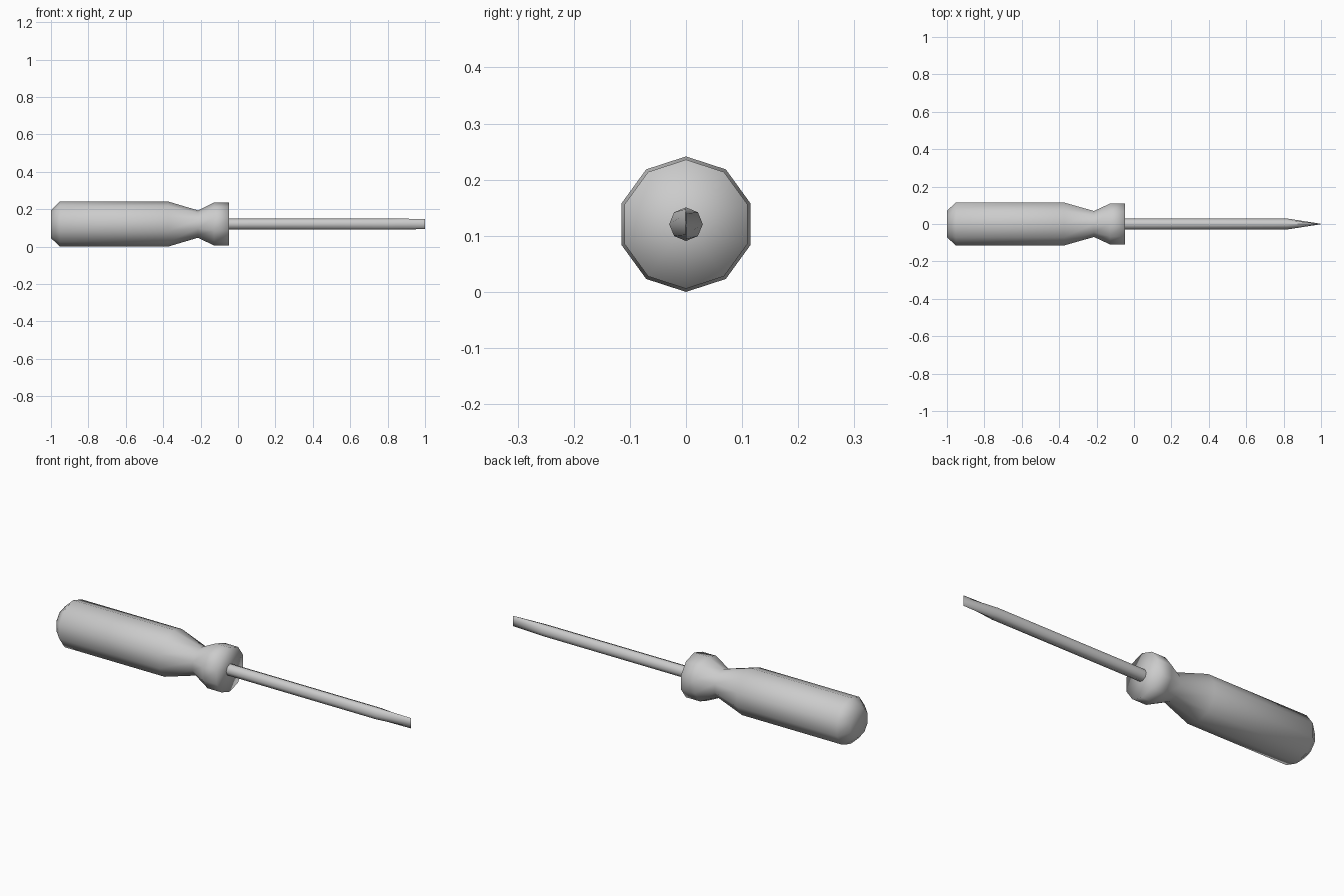
import bpy, bmesh
from math import sin, cos, pi

if "Cube" in bpy.data.objects:
    bpy.data.objects.remove(bpy.data.objects["Cube"])

CENTRE_Z = 0.1207


def lathe_x(name, rings, sides):
    """Loft elliptical rings (x, y radius, z radius) along the x axis and cap both ends."""
    bm = bmesh.new()
    loops = []
    for x, ry, rz in rings:
        loops.append([bm.verts.new((x, ry * sin(2 * pi * i / sides),
                                    CENTRE_Z + rz * cos(2 * pi * i / sides)))
                      for i in range(sides)])
    for a, b in zip(loops, loops[1:]):
        for i in range(sides):
            j = (i + 1) % sides
            bm.faces.new((a[i], a[j], b[j], b[i]))
    # Fan caps
    for loop, x in ((loops[0], rings[0][0]), (loops[-1], rings[-1][0])):
        pole = bm.verts.new((x, 0, CENTRE_Z))
        for i in range(sides):
            bm.faces.new((loop[i], loop[(i + 1) % sides], pole))
    bmesh.ops.recalc_face_normals(bm, faces=bm.faces[:])
    for f in bm.faces:
        f.smooth = True
    mesh = bpy.data.meshes.new(name)
    bm.to_mesh(mesh)
    bm.free()
    obj = bpy.data.objects.new(name, mesh)
    bpy.context.collection.objects.link(obj)
    return obj


# Ten-sided grip: chamfered butt, body, waist and collar
grip = [(-1.0, 0.075), (-0.952, 0.1207), (-0.374, 0.1207),
        (-0.214, 0.073), (-0.128, 0.115), (-0.047, 0.115)]
lathe_x("handle", [(x, r, r) for x, r in grip], 10)

# Eight-sided shaft flattened into a vertical blade edge
shaft = lathe_x("shaft_and_blade", [(-0.10, 0.03, 0.03), (0.815, 0.03, 0.03),
                                    (1.0, 0.001, 0.027)], 8)

# Crisp ridges where the blade flats meet
bpy.context.view_layer.objects.active = shaft
shaft.select_set(True)
bpy.ops.object.shade_smooth_by_angle(angle=pi / 3)
